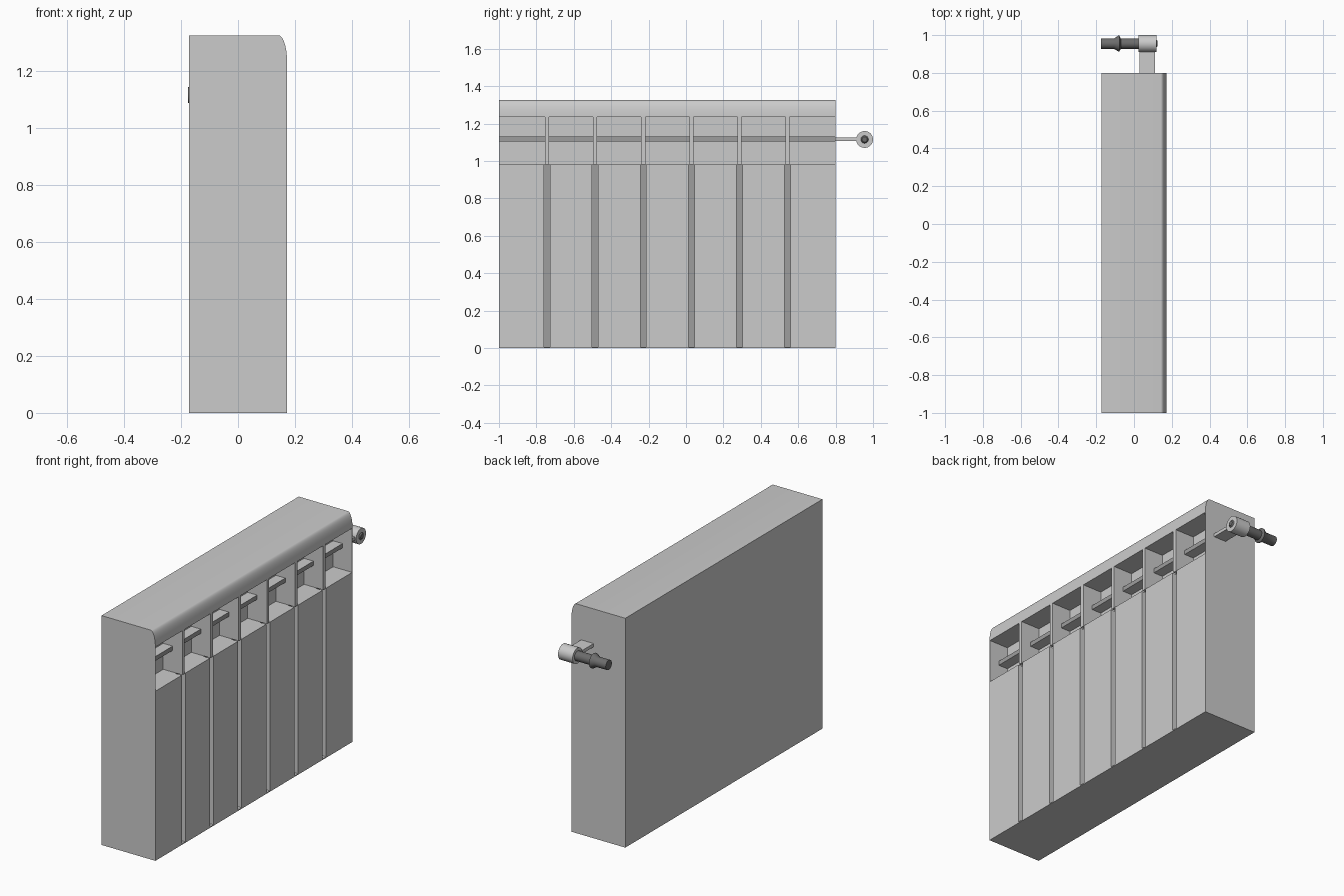
import bpy, bmesh, math
from mathutils import Matrix, Vector

cube = bpy.data.objects.get("Cube")
if cube:
    bpy.data.objects.remove(cube, do_unlink=True)


def material(name, value):
    m = bpy.data.materials.new(name)
    m.use_nodes = True
    colour = (value, value, value, 1)
    m.diffuse_color = colour
    m.node_tree.nodes["Principled BSDF"].inputs["Base Color"].default_value = colour
    return m


light = material("light grey enamel", 0.6)
shade = material("mid grey recess", 0.34)
dark = material("dark grey fitting", 0.15)


def finish(name, bm, mats, smooth=False, rule=None):
    bmesh.ops.recalc_face_normals(bm, faces=bm.faces)
    if rule:
        for f in bm.faces:
            f.material_index = 1 if rule(f) else 0
    mesh = bpy.data.meshes.new(name)
    bm.to_mesh(mesh)
    bm.free()
    ob = bpy.data.objects.new(name, mesh)
    bpy.context.collection.objects.link(ob)
    for m in mats:
        mesh.materials.append(m)
    if smooth:
        bpy.ops.object.select_all(action='DESELECT')
        ob.select_set(True)
        bpy.context.view_layer.objects.active = ob
        bpy.ops.object.shade_smooth_by_angle(angle=math.radians(35))
    return ob


def box(name, x, y, z, mats=(light,), rule=None):
    bm = bmesh.new()
    size = Vector((x[1] - x[0], y[1] - y[0], z[1] - z[0]))
    mid = Vector((sum(x), sum(y), sum(z))) / 2
    bmesh.ops.create_cube(bm, size=1, matrix=Matrix.Translation(mid) @ Matrix.Diagonal((*size, 1)))
    return finish(name, bm, mats, rule=rule)


def lathe_x(name, profile, centre, mat):
    """Spin (x, radius) points round an axis parallel to x."""
    bm = bmesh.new()
    pts = [bm.verts.new((x, centre[0] + r, centre[1])) for x, r in profile]
    edges = [bm.edges.new(p) for p in zip(pts, pts[1:])]
    bmesh.ops.spin(bm, geom=pts + edges, cent=(0, *centre), axis=(1, 0, 0),
                   angle=math.tau, steps=32, use_duplicate=False)
    bmesh.ops.remove_doubles(bm, verts=bm.verts, dist=1e-5)
    return finish(name, bm, [mat], smooth=True)


FRONT, BACK, WALL, GROOVE = 0.172, -0.172, 0.05, 0.13
Y0, Y1, TOP = -1.0, 0.8, 1.325
SILL, LINTEL, LIP = 0.98, 1.235, 0.006
COUNT = 7
pitch = (Y1 - Y0) / COUNT

# Body: side profile with window notch and rounded upper front edge
profile = [(BACK, 0), (FRONT, 0), (FRONT, LIP), (GROOVE, LIP), (GROOVE, SILL),
           (WALL, SILL), (WALL, LINTEL), (FRONT, LINTEL)]
for i in range(1, 11):
    a = i / 10 * math.pi / 2
    profile.append((FRONT - 0.03 * (1 - math.cos(a)), LINTEL + (TOP - LINTEL) * math.sin(a)))
profile.append((BACK, TOP))
bm = bmesh.new()
face = bm.faces.new([bm.verts.new((x, Y0, z)) for x, z in profile])
ext = bmesh.ops.extrude_face_region(bm, geom=[face])
bmesh.ops.translate(bm, vec=(0, Y1 - Y0, 0),
                    verts=[v for v in ext["geom"] if isinstance(v, bmesh.types.BMVert)])
finish("radiator_body", bm, [light, shade], smooth=True,
       rule=lambda f: f.normal.x > 0.9 and LIP < f.calc_center_median().z < SILL)

# Front panels separated by grooves, with thin fins between the windows
for i in range(COUNT):
    a, b = Y0 + i * pitch, Y0 + (i + 1) * pitch
    gap_a = 0.016 if i else 0
    gap_b = 0.016 if i < COUNT - 1 else 0
    box(f"front_panel_{i + 1}", (GROOVE, FRONT), (a + gap_a, b - gap_b), (LIP, SILL))
    if i:
        box(f"window_fin_{i}", (WALL, FRONT), (a - 0.011, a + 0.011), (SILL, LINTEL))
for name, y in (("front_end_plate", Y0), ("rear_end_plate", Y1 - 0.003)):
    box(name, (WALL, FRONT), (y, y + 0.003), (SILL, LINTEL))

# Shelf running through the windows
box("inner_shelf", (WALL, 0.11), (Y0 + 0.003, Y1 - 0.003), (1.105, 1.13),
    (light, shade), lambda f: f.normal.x > 0.9)

# Valve: arm, collar and ribbed hose nozzle
axis = (0.955, 1.115)
box("valve_arm", (0.03, 0.11), (Y1, 0.925), (1.106, 1.125))
lathe_x("valve_collar", [(0.025, 0.02), (0.025, 0.045), (0.118, 0.045), (0.118, 0.02),
                         (0.025, 0.02)], axis, light)
lathe_x("hose_nozzle", [(-0.175, 0), (-0.175, 0.028), (-0.105, 0.028), (-0.083, 0.042),
                        (-0.078, 0.042), (-0.07, 0.028), (0.025, 0.028), (0.025, 0.0205),
                        (0.118, 0.0205), (0.125, 0.014), (0.125, 0)], axis, dark)
